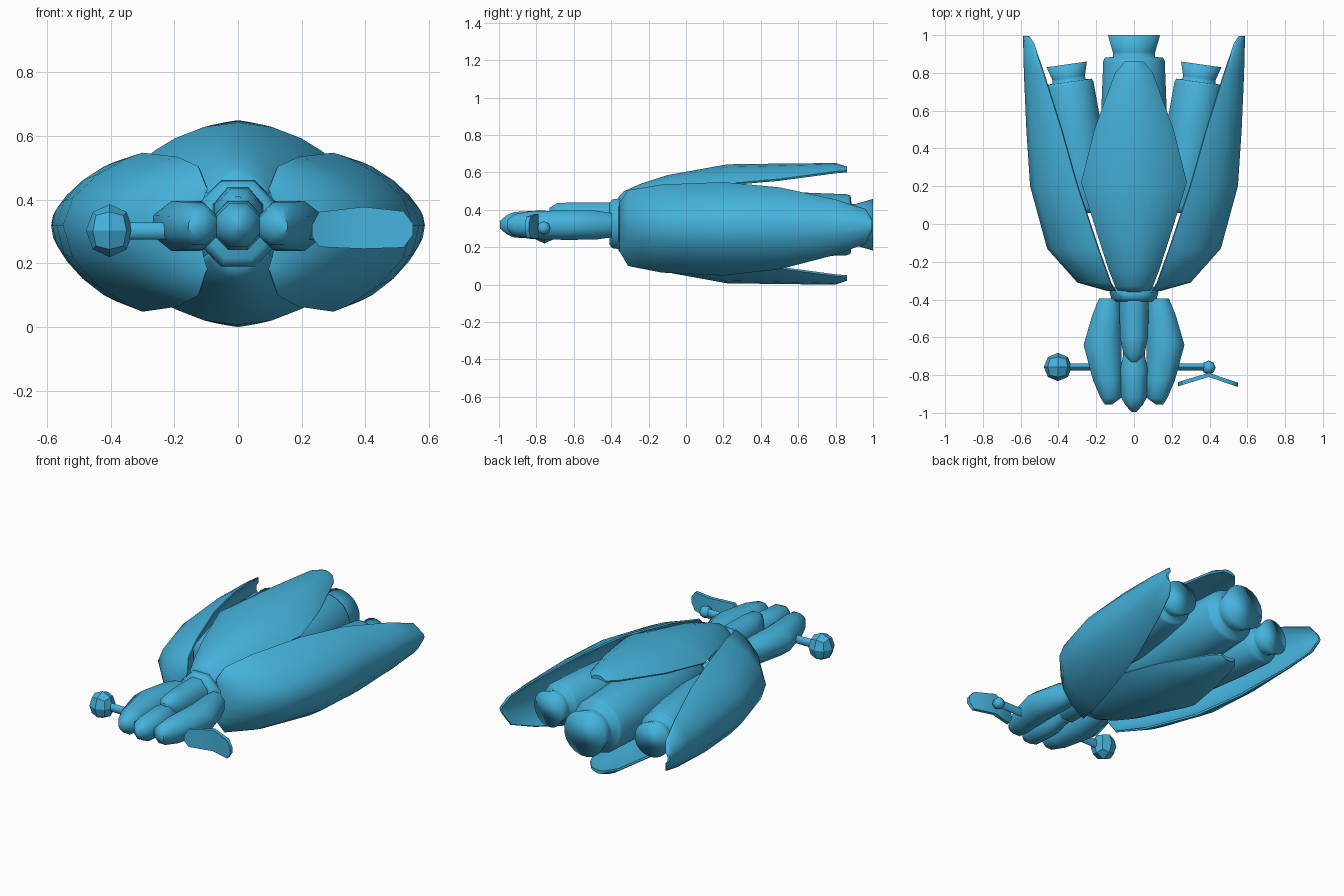
import bpy, bmesh, math
from mathutils import Matrix, Vector

old = bpy.data.objects.get("Cube")
if old:
    bpy.data.objects.remove(old, do_unlink=True)

blue = bpy.data.materials.new("sky_blue")
blue.use_nodes = True
colour = (0.06, 0.45, 0.72, 1)
blue.diffuse_color = colour
blue.node_tree.nodes["Principled BSDF"].inputs["Base Color"].default_value = colour

MID = 0.325  # height of the ship's axis


def finish(name, bm, angle=50):
    bmesh.ops.recalc_face_normals(bm, faces=bm.faces)
    mesh = bpy.data.meshes.new(name)
    bm.to_mesh(mesh)
    bm.free()
    mesh.materials.append(blue)
    obj = bpy.data.objects.new(name, mesh)
    bpy.context.collection.objects.link(obj)
    bpy.ops.object.select_all(action='DESELECT')
    obj.select_set(True)
    bpy.context.view_layer.objects.active = obj
    bpy.ops.object.shade_smooth_by_angle(angle=math.radians(angle))


def loft(name, rings, angle=50, matrix=Matrix.Identity(4)):
    """Skin a row of closed rings and cap both ends."""
    bm = bmesh.new()
    rows = [[bm.verts.new(p) for p in ring] for ring in rings]
    for a, b in zip(rows, rows[1:]):
        for i in range(len(a)):
            j = (i + 1) % len(a)
            bm.faces.new((a[i], a[j], b[j], b[i]))
    bm.faces.new(rows[0])
    bm.faces.new(rows[-1])
    bm.transform(matrix)
    finish(name, bm, angle)


def ring(y, x, z, rx, rz, n=8):
    """Ring across y whose flat sides touch the given half sizes."""
    k = 1 / math.cos(math.pi / n)
    turns = [(i + 0.5) * math.tau / n for i in range(n)]
    return [(x + k * rx * math.cos(t), y, z + k * rz * math.sin(t)) for t in turns]


def mirrored(side):
    return Matrix.Diagonal((side, 1, 1, 1))


STEPS = 8
SIDES = ((1, "left"), (-1, "right"))


def arc(f):
    return [f(math.pi * (i / STEPS - 0.5)) for i in range(STEPS + 1)]


def bulge(t, power):
    return max(math.cos(t), 0) ** power


# Top and bottom shells: y, half width, crown height, edge height
plate = [(-0.36, 0.08, 0.47, 0.41), (-0.33, 0.1, 0.5, 0.43), (-0.24, 0.135, 0.54, 0.46),
         (-0.1, 0.18, 0.585, 0.5), (0.22, 0.28, 0.643, 0.54), (0.5, 0.21, 0.647, 0.565),
         (0.8, 0.1, 0.65, 0.605), (0.86, 0.05, 0.63, 0.61)]


def plate_ring(y, w, crown, edge):
    rise = crown - edge
    outer = arc(lambda t: (w * math.sin(t), y, edge + rise * bulge(t, 1.9)))
    inner = arc(lambda t: (w * 0.97 * math.sin(t), y, edge - 0.01 + rise * 0.4 * bulge(t, 1.9)))
    return outer + inner[::-1]


rings = [plate_ring(*row) for row in plate]
loft("top_shell", rings)
flip = Matrix.Translation((0, 0, 2 * MID)) @ Matrix.Diagonal((1, 1, -1, 1))
loft("bottom_shell", rings, matrix=flip)

# Side shells: y, inner x, outer x, half height
petal = [(-0.355, 0.1, 0.14, 0.12), (-0.31, 0.125, 0.3, 0.185), (-0.13, 0.19, 0.46, 0.215),
         (0.2, 0.3, 0.55, 0.228), (0.5, 0.385, 0.57, 0.2), (0.8, 0.48, 0.583, 0.135),
         (0.96, 0.535, 0.587, 0.085), (0.995, 0.56, 0.587, 0.03)]


def petal_ring(y, x0, x1, h):
    def height(t):
        return h * math.sin(t) * (1.19 if t < 0 else 1)
    outer = arc(lambda t: (x0 + (x1 - x0) * bulge(t, 1.7), y, 0.32 + height(t)))
    inner = arc(lambda t: (x0 - 0.005 + (x1 - x0) * 0.6 * bulge(t, 1.7), y, 0.32 + height(t) * 0.96))
    return outer + inner[::-1]


for side, label in SIDES:
    loft(label + "_shell", [petal_ring(*row) for row in petal], matrix=mirrored(side))

# Engines with flared nozzles: distance along the axis, radius
engine = [(0, 0.12), (0.04, 0.145), (0.3, 0.172), (0.6, 0.174), (0.88, 0.163), (0.9, 0.155),
          (0.905, 0.112), (0.93, 0.112), (1.02, 0.138)]
engine_rings = [ring(y, 0, 0, r, r, 20) for y, r in engine]
loft("centre_engine", engine_rings, 180, Matrix.Translation((0, -0.02, 0.32)))
for side, label in SIDES:
    place = Matrix.Translation((side * 0.245, 0.057, 0.32)) @ Matrix.Rotation(-side * 0.14, 4, 'Z')
    loft(label + "_engine", engine_rings, 180, place @ Matrix.Scale(0.78, 4))

# Collar joining cockpit and shells
loft("collar", [ring(-0.41, 0, MID, 0.1, 0.11), ring(-0.395, 0, MID, 0.12, 0.13),
                ring(-0.36, 0, MID, 0.13, 0.135), ring(-0.33, 0, MID, 0.1, 0.11)])

# Cockpit spine and nose
loft("cockpit_spine", [ring(-0.73, 0, 0.39, 0.015, 0.02), ring(-0.69, 0, 0.375, 0.055, 0.06),
                       ring(-0.6, 0, 0.35, 0.074, 0.09), ring(-0.4, 0, 0.35, 0.078, 0.09)])
loft("nose", [ring(-0.995, 0, 0.32, 0.012, 0.02), ring(-0.96, 0, 0.32, 0.045, 0.05),
              ring(-0.92, 0, 0.32, 0.067, 0.068), ring(-0.77, 0, 0.32, 0.075, 0.077),
              ring(-0.71, 0, 0.32, 0.06, 0.07), ring(-0.6, 0, 0.32, 0.05, 0.05)])

# Cockpit side pods
pod = [(-0.955, 0.135, 0.02, 0.025), (-0.92, 0.122, 0.055, 0.058), (-0.83, 0.14, 0.076, 0.074),
       (-0.64, 0.167, 0.1, 0.079), (-0.48, 0.144, 0.076, 0.077), (-0.395, 0.13, 0.055, 0.065)]
for side, label in SIDES:
    loft(label + "_pod", [ring(y, x, 0.318, rx, rz) for y, x, rx, rz in pod], matrix=mirrored(side))

# Arms reaching out of the pods
for side, label in SIDES:
    rings = [[(x, -0.757 + 0.018 * math.cos(t), 0.302 + 0.027 * math.sin(t))
              for t in [i * math.tau / 8 for i in range(8)]] for x in (0.18, 0.38)]
    loft(label + "_arm", rings, matrix=mirrored(side))


def faceted_ball(name, size, centre, angle):
    """Cube cut once and pushed towards a rounded block."""
    bm = bmesh.new()
    bmesh.ops.create_cube(bm, size=2)
    bmesh.ops.subdivide_edges(bm, edges=bm.edges[:], cuts=1, use_grid_fill=True)
    for v in bm.verts:
        v.co = Vector(centre) + v.co.normalized() * Vector(size).length * 0.577
        v.co.z = centre[2] + (v.co.z - centre[2]) * size[2] / size[0]
    finish(name, bm, angle)


faceted_ball("right_sensor_ball", (0.072, 0.072, 0.08), (-0.403, -0.757, 0.303), 20)
faceted_ball("left_arm_joint", (0.037, 0.037, 0.037), (0.395, -0.76, 0.302), 50)

# Bent shield on the left arm: x, front y, low z, high z
shield = [(0.232, -0.86, 0.285, 0.32), (0.255, -0.852, 0.252, 0.362), (0.395, -0.81, 0.246, 0.378),
          (0.52, -0.852, 0.25, 0.364), (0.55, -0.862, 0.29, 0.325)]
loft("shield", [[(x, y, lo), (x, y, hi), (x, y + 0.022, hi), (x, y + 0.022, lo)]
                for x, y, lo, hi in shield])
